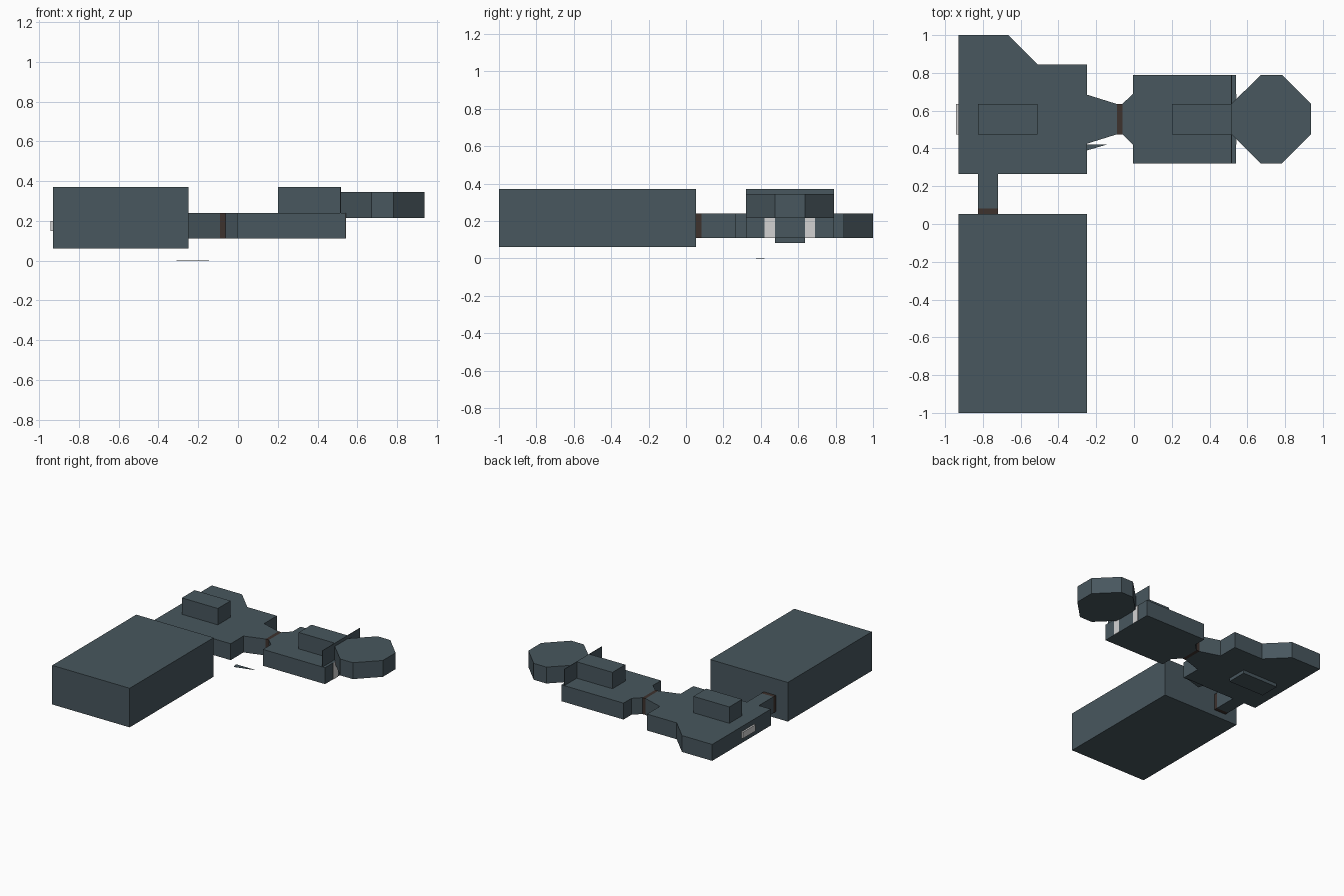
import bpy, bmesh

if "Cube" in bpy.data.objects:
    bpy.data.objects.remove(bpy.data.objects["Cube"])

def material(name, rgb):
    m = bpy.data.materials.new(name)
    m.diffuse_color = (*rgb, 1)
    m.use_nodes = True
    m.node_tree.nodes["Principled BSDF"].inputs["Base Color"].default_value = m.diffuse_color
    return m

SLATE = material("slate", (0.065, 0.095, 0.112))
BROWN = material("dark brown", (0.048, 0.032, 0.027))
PALE = material("pale grey", (0.65, 0.65, 0.65))

def prism(name, outline, z0, z1, mat=SLATE):
    """Extrude a flat outline from z0 up to z1."""
    bm = bmesh.new()
    face = bm.faces.new([bm.verts.new((x, y, z0)) for x, y in outline])
    if z1 > z0:
        ext = bmesh.ops.extrude_face_region(bm, geom=[face])
        for v in ext["geom"]:
            if isinstance(v, bmesh.types.BMVert):
                v.co.z = z1
    bmesh.ops.recalc_face_normals(bm, faces=bm.faces)
    me = bpy.data.meshes.new(name)
    bm.to_mesh(me)
    bm.free()
    me.materials.append(mat)
    ob = bpy.data.objects.new(name, me)
    bpy.context.collection.objects.link(ob)
    return ob

def box(name, x0, x1, y0, y1, z0, z1, mat=SLATE):
    return prism(name, [(x0, y0), (x1, y0), (x1, y1), (x0, y1)], z0, z1, mat)

C = 0.555            # centre line of the row of rooms
LO, HI = 0.11, 0.24  # floor and roof of the low rooms

def about_centre(points):
    """Close an outline by mirroring it over the centre line."""
    return [(x, C - d) for x, d in points] + [(x, C + d) for x, d in reversed(points)]

# Large hall and the passage leading to it
box("large_hall", -0.93, -0.25, -1.0, 0.053, 0.06, 0.37)
box("side_passage", -0.825, -0.72, 0.083, 0.27, LO, HI)
box("side_door", -0.825, -0.72, 0.053, 0.083, LO, HI, BROWN)

# Corner room with a cut corner and a tapered neck
prism("corner_room", [(-0.93, 0.265), (-0.25, 0.265), (-0.25, 0.425), (-0.09, 0.475),
                      (-0.09, 0.635), (-0.25, 0.685), (-0.25, 0.845), (-0.51, 0.845),
                      (-0.665, 1.0), (-0.93, 1.0)], LO, HI)
box("corner_room_roof_block", -0.825, -0.51, 0.475, 0.635, HI, 0.37)
box("corner_room_floor_pit", -0.825, -0.51, 0.475, 0.635, 0.083, LO)
box("wall_window", -0.943, -0.93, 0.475, 0.635, 0.15, 0.20, PALE)

# Door between the two necks
box("middle_door", -0.09, -0.062, 0.475, 0.635, LO, HI, BROWN)

# Middle room with neck and roof block
prism("middle_room", about_centre([(-0.062, 0.08), (-0.005, 0.135), (-0.005, 0.235),
                                   (0.54, 0.235)]), LO, HI)
box("middle_room_roof_block", 0.20, 0.515, 0.475, 0.635, HI, 0.37)

# Upright wall behind the octagon, and pale strips below it
box("end_wall", 0.514, 0.518, 0.32, 0.79, HI, 0.37)
for side in (-1, 1):
    y = C + side * 0.107
    box("pale_strip", 0.54, 0.543, y - 0.027, y + 0.027, LO, HI, PALE)

# Octagonal room
prism("octagon_room", about_centre([(0.515, 0.08), (0.672, 0.235), (0.783, 0.235),
                                    (0.938, 0.08)]), 0.215, 0.345)

# Thin loose sliver lying on the ground
prism("ground_sliver", [(-0.30, 0.375), (-0.145, 0.42), (-0.31, 0.42)], 0.0, 0.002)
